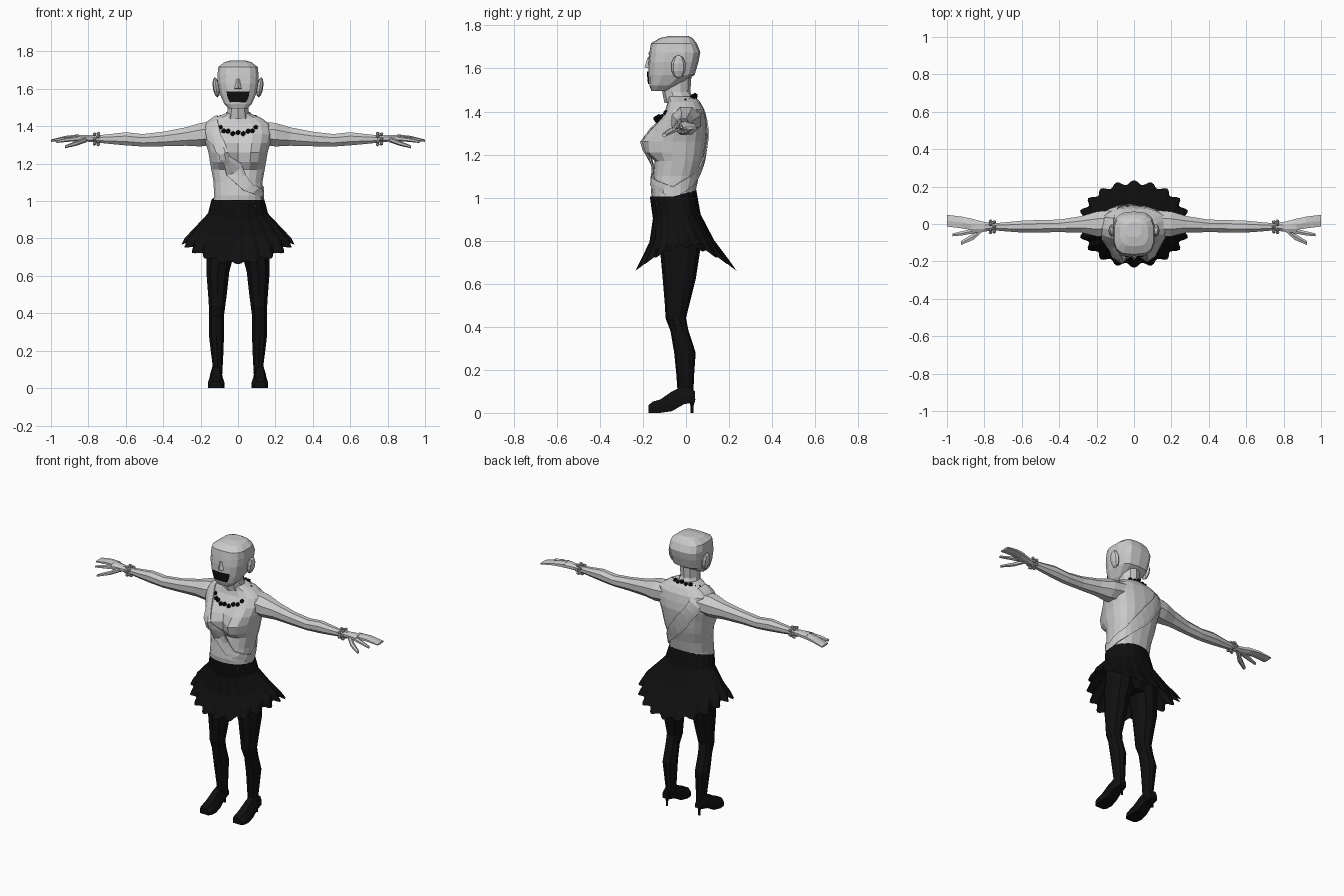
import bpy, bmesh, math
from mathutils import Vector, Matrix

if "Cube" in bpy.data.objects:
    bpy.data.objects.remove(bpy.data.objects["Cube"])


def material(name, v):
    m = bpy.data.materials.new(name)
    m.diffuse_color = (v, v, v, 1)
    m.use_nodes = True
    m.node_tree.nodes["Principled BSDF"].inputs["Base Color"].default_value = m.diffuse_color
    return m


GREY = material("light grey", 0.6)
BLACK = material("black", 0.005)


def make(name, bm, mat):
    bmesh.ops.recalc_face_normals(bm, faces=bm.faces)
    me = bpy.data.meshes.new(name)
    bm.to_mesh(me)
    bm.free()
    me.materials.append(mat)
    ob = bpy.data.objects.new(name, me)
    bpy.context.collection.objects.link(ob)
    return ob


def loft(name, rings, mat, caps=True, closed=True, loop=False):
    """Skin a list of equally long point rings."""
    bm = bmesh.new()
    vs = [[bm.verts.new(p) for p in r] for r in rings]
    n = len(vs[0])
    pairs = list(zip(vs, vs[1:])) + ([(vs[-1], vs[0])] if loop else [])
    for a, b in pairs:
        for i in range(n if closed else n - 1):
            j = (i + 1) % n
            bm.faces.new((a[i], a[j], b[j], b[i]))
    if caps:
        bm.faces.new(vs[0])
        bm.faces.new(vs[-1])
    return make(name, bm, mat)


def spow(v, e):
    return math.copysign(abs(v) ** e, v)


def oval(z, rx, yf, yb, n=12, e=1.0, xc=0, bump=0):
    """Horizontal ring, with an optional paired bulge on the front."""
    pts = []
    for i in range(n):
        t = 2 * math.pi * (i + 0.5) / n
        x, s = rx * spow(math.cos(t), e), spow(math.sin(t), e)
        y = (yf + yb) / 2 + s * (yb - yf) / 2
        if s < 0:
            y -= bump * math.exp(-((abs(x) - 0.085) / 0.045) ** 2)
        pts.append((xc + x, y, z))
    return pts


def limb(rows, side, n=8):
    """Rings along x from (x, y, z, half depth, half height)."""
    return [[(side * x, y + ry * math.cos(2 * math.pi * (i + .5) / n),
              z + rz * math.sin(2 * math.pi * (i + .5) / n)) for i in range(n)]
            for x, y, z, ry, rz in rows]


def beads(name, spots, r, mat):
    bm = bmesh.new()
    for p in spots:
        bmesh.ops.create_icosphere(bm, subdivisions=1, radius=r, matrix=Matrix.Translation(p))
    return make(name, bm, mat)


def wrap(ob, target, offset):
    m = ob.modifiers.new("wrap", 'SHRINKWRAP')
    m.target = target
    m.wrap_mode = 'ABOVE_SURFACE'
    m.offset = offset


# Torso with bust, and neck
torso = loft("torso", [oval(z, rx, yf, yb, 18, 0.8, 0, b) for z, rx, yf, yb, b in [
    (0.97, .135, -.155, .035, 0), (1.03, .13, -.163, .045, 0), (1.10, .132, -.155, .06, 0),
    (1.17, .145, -.145, .08, .005), (1.21, .152, -.15, .088, .055), (1.26, .16, -.15, .095, .07),
    (1.31, .175, -.145, .10, .03), (1.36, .185, -.125, .095, 0), (1.41, .175, -.095, .085, 0),
    (1.445, .125, -.085, .065, 0), (1.47, .065, -.09, .04, 0)]], GREY)
loft("neck", [oval(z, rx, yf, yb, 10) for z, rx, yf, yb in [
    (1.44, .068, -.10, .045), (1.49, .058, -.11, .02), (1.56, .06, -.12, .025)]], GREY)

# Head
head = loft("head", [oval(z, rx, yf, yb, 14, 0.65) for z, rx, yf, yb in [
    (1.495, .05, -.16, -.09), (1.52, .075, -.17, -.04), (1.57, .098, -.175, .04),
    (1.63, .11, -.175, .058), (1.675, .112, -.170, .067), (1.717, .107, -.163, .05),
    (1.742, .075, -.12, .03), (1.752, .04, -.07, .01)]], GREY)


# Face plates that follow the head: (height, inner x, outer x) rows
def plate(name, rows, mat, offset, side=1):
    pts = [[(side * (a + (b - a) * i / 8), -.2, z) for i in range(9)] for z, a, b in rows]
    wrap(loft(name, pts, mat, False, False), head, offset)


plate("mouth", [(1.527, -.045, .045), (1.545, -.06, .06), (1.565, -.072, .072),
                (1.587, -.078, .078)], BLACK, .006)
for s in (-1, 1):
    plate("eyelid", [(1.645, .025, .075), (1.652, .02, .08), (1.658, .03, .072)], GREY, .004, s)
    plate("eyebrow", [(1.668, .018, .085), (1.678, .018, .088)], GREY, .006, s)
    bm = bmesh.new()
    bmesh.ops.create_uvsphere(bm, u_segments=8, v_segments=5, radius=1)
    bmesh.ops.transform(bm, verts=bm.verts, matrix=Matrix.Translation((s * .117, -.035, 1.608))
                        @ Matrix.Rotation(s * .15, 4, 'Y') @ Matrix.Diagonal((.018, .035, .055, 1)))
    make("ear", bm, GREY)
loft("nose", [[(-.009, -.172, 1.652), (.009, -.172, 1.652), (0, -.178, 1.652)],
              [(-.02, -.172, 1.60), (.02, -.172, 1.60), (0, -.193, 1.605)]], GREY)

for s in (-1, 1):
    # Arm, hand, fingers and thumb
    loft("arm", limb([
        (.11, .005, 1.365, .075, .065), (.20, .0, 1.355, .072, .068), (.28, -.002, 1.345, .048, .053),
        (.40, -.01, 1.332, .036, .042), (.51, -.012, 1.325, .036, .036), (.60, -.014, 1.333, .034, .038),
        (.68, -.015, 1.332, .027, .029), (.75, -.015, 1.332, .02, .021),
        (.80, -.015, 1.335, .028, .019), (.87, -.01, 1.338, .042, .018)], s), GREY)
    loft("fingers", limb([(.85, -.005, 1.34, .034, .017), (.92, .008, 1.337, .036, .012),
                          (1.0, .018, 1.323, .036, .006)], s, 6), GREY)
    loft("index_finger", limb([(.85, -.035, 1.335, .016, .014), (.92, -.05, 1.327, .013, .011),
                               (.97, -.058, 1.318, .009, .007)], s, 6), GREY)
    loft("thumb", limb([(.81, -.025, 1.33, .018, .015), (.86, -.068, 1.31, .02, .013),
                        (.925, -.102, 1.29, .012, .008)], s, 6), GREY)
    # Bracelet
    beads("bracelet", [(s * (.757 + .01 * (-1) ** i), -.015 + .029 * math.cos(i * math.pi / 6),
                        1.332 + .029 * math.sin(i * math.pi / 6)) for i in range(12)], .011, GREY)
    # Leg
    loft("leg", [oval(z, rx, yf, yb, 10, 0.9, s * xc) for z, xc, rx, yf, yb in [
        (.88, .08, .075, -.12, .065), (.75, .09, .08, -.12, .065), (.62, .108, .064, -.108, .045),
        (.50, .110, .052, -.098, .015), (.44, .112, .046, -.095, .0), (.38, .115, .041, -.072, .012),
        (.28, .115, .042, -.055, .045), (.18, .111, .034, -.045, .038), (.11, .108, .027, -.04, .035),
        (.06, .11, .026, -.04, .036)]], BLACK)
    # High-heeled shoe
    loft("shoe", [[(s * .117 + w * k, y, z) for k, z in
                   ((-1, lo), (1, lo), (1, (lo + hi) / 2), (.55, hi), (-.55, hi), (-1, (lo + hi) / 2))]
                  for y, lo, hi, w in [(.042, .05, .10, .022), (-.01, .04, .125, .03),
                                       (-.065, .008, .10, .036), (-.12, 0, .062, .044),
                                       (-.155, 0, .052, .042), (-.175, 0, .035, .03)]], BLACK)
    loft("heel", [oval(z, r, .028 - r, .028 + r, 6, 1, s * .115) for z, r in
                  [(0, .007), (.03, .007), (.065, .016)]], BLACK)

# Hips under the skirt
loft("hips", [oval(z, rx, yf, yb, 14) for z, rx, yf, yb in [
    (.74, .08, -.09, .05), (.80, .155, -.125, .07), (.90, .15, -.14, .06), (.99, .135, -.155, .04)]], BLACK)

# Pleated skirt, longer at front and back than at the sides
rings = []
N, PLEATS = 120, 20
for u, rx, yf, yb in [(0, .142, -.168, .048), (.3, .158, -.152, .066), (.62, .225, -.165, .125),
                      (.85, .272, -.20, .185), (1, .287, -.222, .222)]:
    ring = []
    for i in range(N):
        t = 2 * math.pi * i / N
        c, s = math.cos(t), math.sin(t)
        w = math.cos(PLEATS * t)
        k = 1 + .055 * u * w
        top = 1.005 + .03 * max(0, s)
        hem = .775 - .105 * abs(s) ** 1.6 - .008 * w
        ring.append((rx * c * k, (yf + yb) / 2 + (yb - yf) / 2 * s * k, top + (hem - top) * u))
    rings.append(ring)
loft("skirt", rings, BLACK, caps=False)

# Sash over one shoulder: (upper edge, lower edge) pairs around the body
EDGE = [((-.11, -.03, 1.46), (-.19, -.02, 1.43)), ((-.10, -.15, 1.37), (-.185, -.12, 1.33)),
        ((-.04, -.21, 1.26), (-.13, -.23, 1.24)), ((.02, -.18, 1.17), (-.06, -.18, 1.14)),
        ((.09, -.17, 1.09), (.03, -.18, 1.06)), ((.16, -.06, 1.05), (.155, -.06, 1.0)),
        ((.11, .06, 1.12), (.12, .05, 1.05)), ((.03, .12, 1.23), (-.01, .11, 1.14)),
        ((-.07, .13, 1.36), (-.14, .12, 1.29))]
rows = []
for i, (a, b) in enumerate(EDGE):
    c, d = EDGE[(i + 1) % len(EDGE)]
    for k in range(3):
        p, q = Vector(a).lerp(Vector(c), k / 3), Vector(b).lerp(Vector(d), k / 3)
        rows.append([p.lerp(q, j / 4) for j in range(5)])
sash = loft("sash", rows, GREY, caps=False, closed=False, loop=True)
wrap(sash, torso, .009)
sol = sash.modifiers.new("thickness", 'SOLIDIFY')
sol.thickness = .006

# Bead necklace
beads("necklace", [(.108 * math.cos(i * math.pi / 12), -.048 + .09 * math.sin(i * math.pi / 12),
                    1.42 + .053 * math.sin(i * math.pi / 12) - .008 * (i % 2))
                   for i in range(24)], .0145, BLACK)
